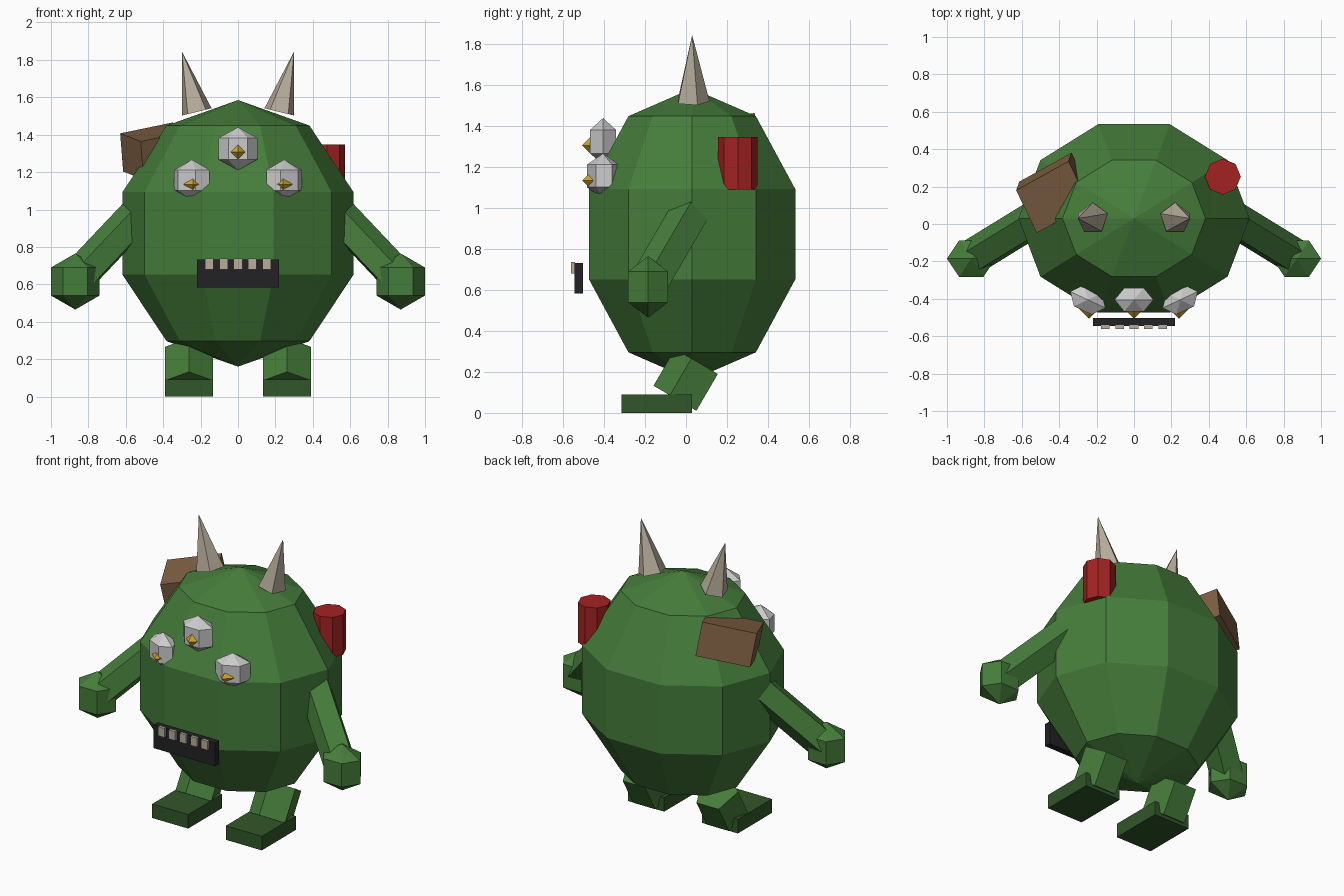
import bpy, bmesh
from math import sin, cos, pi, radians
from mathutils import Vector, Matrix

cube = bpy.data.objects.get("Cube")
if cube:
    bpy.data.objects.remove(cube, do_unlink=True)


def material(name, rgb):
    m = bpy.data.materials.new(name)
    m.use_nodes = True
    m.diffuse_color = (*rgb, 1)
    m.node_tree.nodes["Principled BSDF"].inputs["Base Color"].default_value = (*rgb, 1)
    return m


GREEN = material("skin green", (0.06, 0.205, 0.043))
DARK = material("foot green", (0.031, 0.093, 0.022))
BONE = material("bone", (0.48, 0.42, 0.33))
WHITE = material("eye white", (0.6, 0.6, 0.6))
GOLD = material("pupil gold", (0.62, 0.38, 0.025))
BLACK = material("mouth black", (0.016, 0.016, 0.018))
BROWN = material("crate brown", (0.21, 0.115, 0.056))
RED = material("barrel red", (0.37, 0.016, 0.016))


def finish(name, bm, mat):
    bmesh.ops.recalc_face_normals(bm, faces=bm.faces)
    mesh = bpy.data.meshes.new(name)
    bm.to_mesh(mesh)
    bm.free()
    mesh.materials.append(mat)
    ob = bpy.data.objects.new(name, mesh)
    bpy.context.collection.objects.link(ob)
    return ob


def ellipsoid(name, center, radii, segments, rings, mat, turn=0):
    """Faceted ball with poles on z and a vertex on +x."""
    bm = bmesh.new()
    top, bottom = bm.verts.new((0, 0, 1)), bm.verts.new((0, 0, -1))
    loops = []
    for r in range(1, rings):
        t = pi * r / rings
        loops.append([bm.verts.new((sin(t) * cos(2 * pi * s / segments),
                                    sin(t) * sin(2 * pi * s / segments), cos(t)))
                      for s in range(segments)])
    for s in range(segments):
        n = (s + 1) % segments
        bm.faces.new((top, loops[0][s], loops[0][n]))
        bm.faces.new((bottom, loops[-1][n], loops[-1][s]))
        for a, b in zip(loops, loops[1:]):
            bm.faces.new((a[s], b[s], b[n], a[n]))
    bm.transform(Matrix.Translation(center) @ Matrix.Rotation(turn, 4, "Z")
                 @ Matrix.Diagonal((*radii, 1)))
    return finish(name, bm, mat)


def prism(name, start, end, radius, sides, ref, mat, pointed=False):
    """Prism or cone between two points, with one corner towards ref."""
    start, end = Vector(start), Vector(end)
    axis = (end - start).normalized()
    u = Vector(ref)
    u = (u - axis * u.dot(axis)).normalized()
    v = axis.cross(u)
    bm = bmesh.new()

    def ring(c):
        return [bm.verts.new(c + radius * (u * cos(2 * pi * i / sides) + v * sin(2 * pi * i / sides)))
                for i in range(sides)]

    low = ring(start)
    bm.faces.new(low)
    if pointed:
        tip = bm.verts.new(end)
        for i in range(sides):
            bm.faces.new((low[i], low[(i + 1) % sides], tip))
    else:
        high = ring(end)
        bm.faces.new(high)
        for i in range(sides):
            j = (i + 1) % sides
            bm.faces.new((low[i], low[j], high[j], high[i]))
    return finish(name, bm, mat)


def box(name, corner, a, b, c, mat):
    """Cuboid from one corner and its three edge vectors."""
    bm = bmesh.new()
    bmesh.ops.create_cube(bm, size=1)
    a, b, c = Vector(a), Vector(b), Vector(c)
    base = Vector(corner) + (a + b + c) / 2
    for vert in bm.verts:
        x, y, z = vert.co
        vert.co = base + a * x + b * y + c * z
    return finish(name, bm, mat)


def block(name, low, high, mat):
    d = Vector(high) - Vector(low)
    return box(name, low, (d.x, 0, 0), (0, d.y, 0), (0, 0, d.z), mat)


# Body
ellipsoid("body", (0, 0.03, 0.8725), (0.65, 0.557, 0.7125), 10, 5, GREEN)

# Limbs, horns and outer eyes, one set per side
for side, s in (("left", 1), ("right", -1)):
    prism(side + "_arm", (s * 0.52, 0.03, 0.985), (s * 0.87, -0.185, 0.615),
          0.102, 5, (s * 0.8, 0.04, 0.6), GREEN)
    ellipsoid(side + "_hand", (s * 0.87, -0.185, 0.615), (0.15, 0.13, 0.15), 6, 3, GREEN)
    prism(side + "_leg", (s * 0.262, 0.062, 0.245), (s * 0.262, -0.043, 0.065),
          0.134, 5, (0, -1, 0), GREEN)
    block(side + "_foot", (s * 0.262 - 0.128, -0.315, 0), (s * 0.262 + 0.128, 0.03, 0.09), DARK)
    prism(side + "_horn", (s * 0.22, 0.03, 1.522), (s * 0.3, 0.03, 1.845),
          0.085, 5, (0, 1, 0), BONE, pointed=True)
    ellipsoid(side + "_eye", (s * 0.247, -0.405, 1.157), (0.12, 0.084, 0.11), 6, 3, WHITE,
              s * radians(25))
    ellipsoid(side + "_pupil", (s * 0.24, -0.455, 1.135), (0.052,) * 3, 4, 2, GOLD)

# Middle eye
ellipsoid("middle_eye", (0, -0.405, 1.325), (0.12, 0.084, 0.115), 6, 3, WHITE)
ellipsoid("middle_pupil", (0, -0.455, 1.307), (0.052,) * 3, 4, 2, GOLD)

# Mouth and teeth
block("mouth", (-0.218, -0.545, 0.583), (0.218, -0.503, 0.733), BLACK)
for i in range(5):
    x = (i - 2) * 0.077
    block(f"tooth_{i + 1}", (x - 0.023, -0.561, 0.68), (x + 0.023, -0.541, 0.738), BONE)

# Barrel and crate stuck in the back
prism("barrel", (0.475, 0.253, 1.09), (0.475, 0.253, 1.347), 0.096, 8, (1, 0, 0), RED)
box("crate", (-0.63, 0.18, 1.407), (0.28, 0.155, 0.058), (0.11, -0.228, -0.043),
    (0.016, 0.046, -0.204), BROWN)
